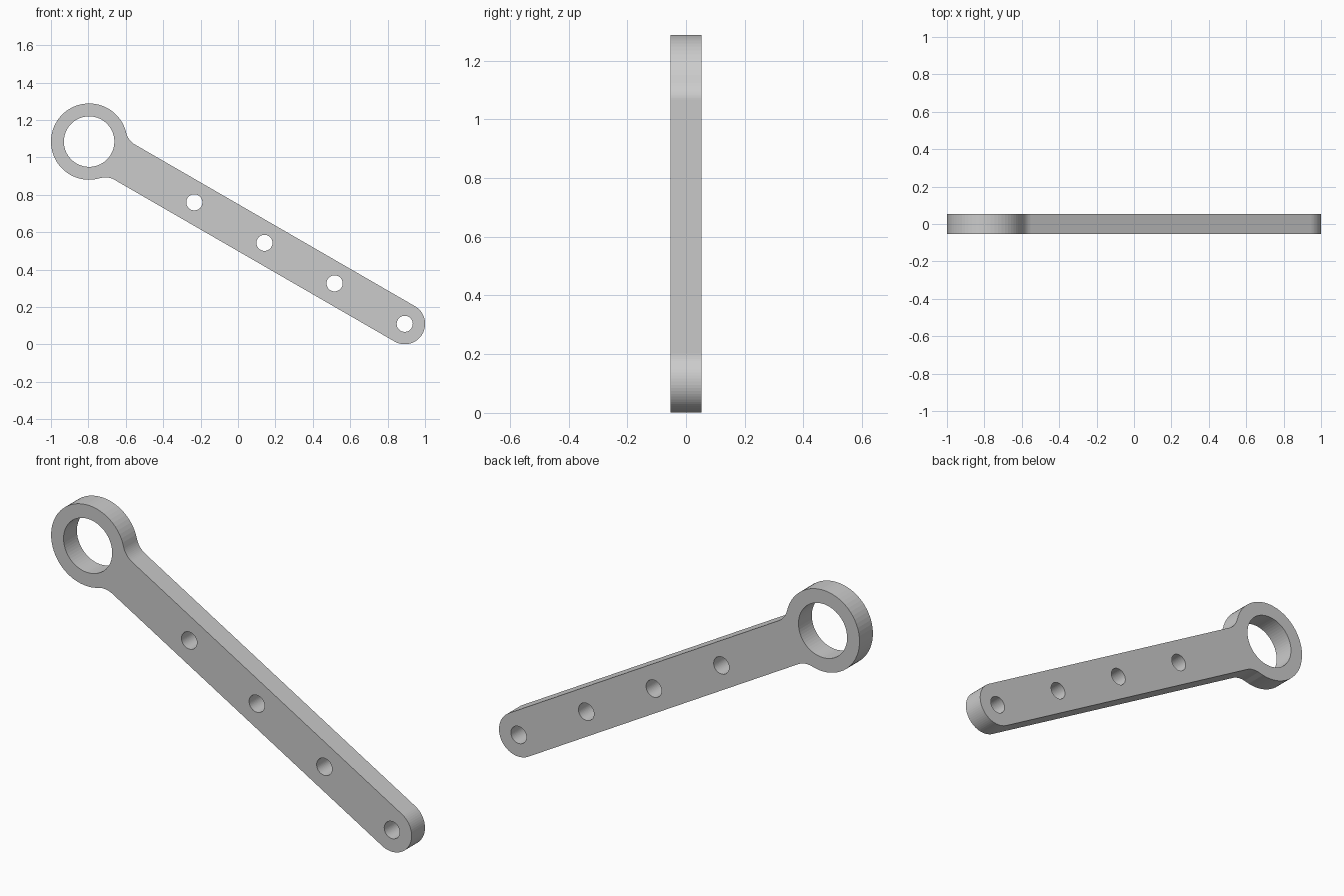
import bpy, bmesh
from math import pi, sin, cos, sqrt, atan2, radians

if "Cube" in bpy.data.objects:
    bpy.data.objects.remove(bpy.data.objects["Cube"])

RING_R, BORE_R = 0.204, 0.135      # eye of the lever
HALF_W, HOLE_R = 0.109, 0.043      # arm half width, small holes
FILLET, THICK = 0.10, 0.106
PITCH = 0.433                      # spacing of the small holes
LENGTH = 4.5 * PITCH               # eye centre to last hole
TILT = radians(-30)
EYE = (-0.796, 1.084)


def arc(cx, cy, r, a0, a1, n):
    return [(cx + r * cos(a0 + (a1 - a0) * i / n),
             cy + r * sin(a0 + (a1 - a0) * i / n)) for i in range(n + 1)]


def add_loop(curve, pts):
    """Closed polyline, turned to the arm's tilt and moved to the eye."""
    s = curve.splines.new('POLY')
    s.points.add(len(pts) - 1)
    for p, (u, v) in zip(s.points, pts):
        p.co = (EYE[0] + u * cos(TILT) - v * sin(TILT),
                EYE[1] + u * sin(TILT) + v * cos(TILT), 0, 1)
    s.use_cyclic_u = True


curve = bpy.data.curves.new("lever_arm", 'CURVE')
curve.dimensions = '2D'
curve.fill_mode = 'BOTH'
curve.extrude = THICK / 2

# Outline: eye, lower fillet, rounded end, upper fillet
fv = HALF_W + FILLET
fu = sqrt((RING_R + FILLET) ** 2 - fv ** 2)
a = atan2(fv, fu)
outline = arc(0, 0, RING_R, a, 2 * pi - a, 48)
outline += arc(fu, -fv, FILLET, pi - a, pi / 2, 10)[1:]
outline += arc(LENGTH, 0, HALF_W, -pi / 2, pi / 2, 32)
outline += arc(fu, fv, FILLET, -pi / 2, a - pi, 10)[:-1]
add_loop(curve, outline)

# Large bore and the row of small holes
add_loop(curve, arc(0, 0, BORE_R, 0, 2 * pi, 64)[:-1])
for k in range(4):
    add_loop(curve, arc((1.5 + k) * PITCH, 0, HOLE_R, 0, 2 * pi, 48)[:-1])

# Stand the profile upright and turn it into a clean mesh
lever = bpy.data.objects.new("lever_arm", curve)
bpy.context.collection.objects.link(lever)
lever.rotation_euler = (pi / 2, 0, 0)
bpy.context.view_layer.objects.active = lever
lever.select_set(True)
bpy.ops.object.convert(target='MESH')
lever = bpy.context.object
bm = bmesh.new()
bm.from_mesh(lever.data)
bmesh.ops.remove_doubles(bm, verts=bm.verts, dist=1e-5)
bmesh.ops.recalc_face_normals(bm, faces=bm.faces)
for f in bm.faces:
    f.smooth = False
bm.to_mesh(lever.data)
bm.free()
